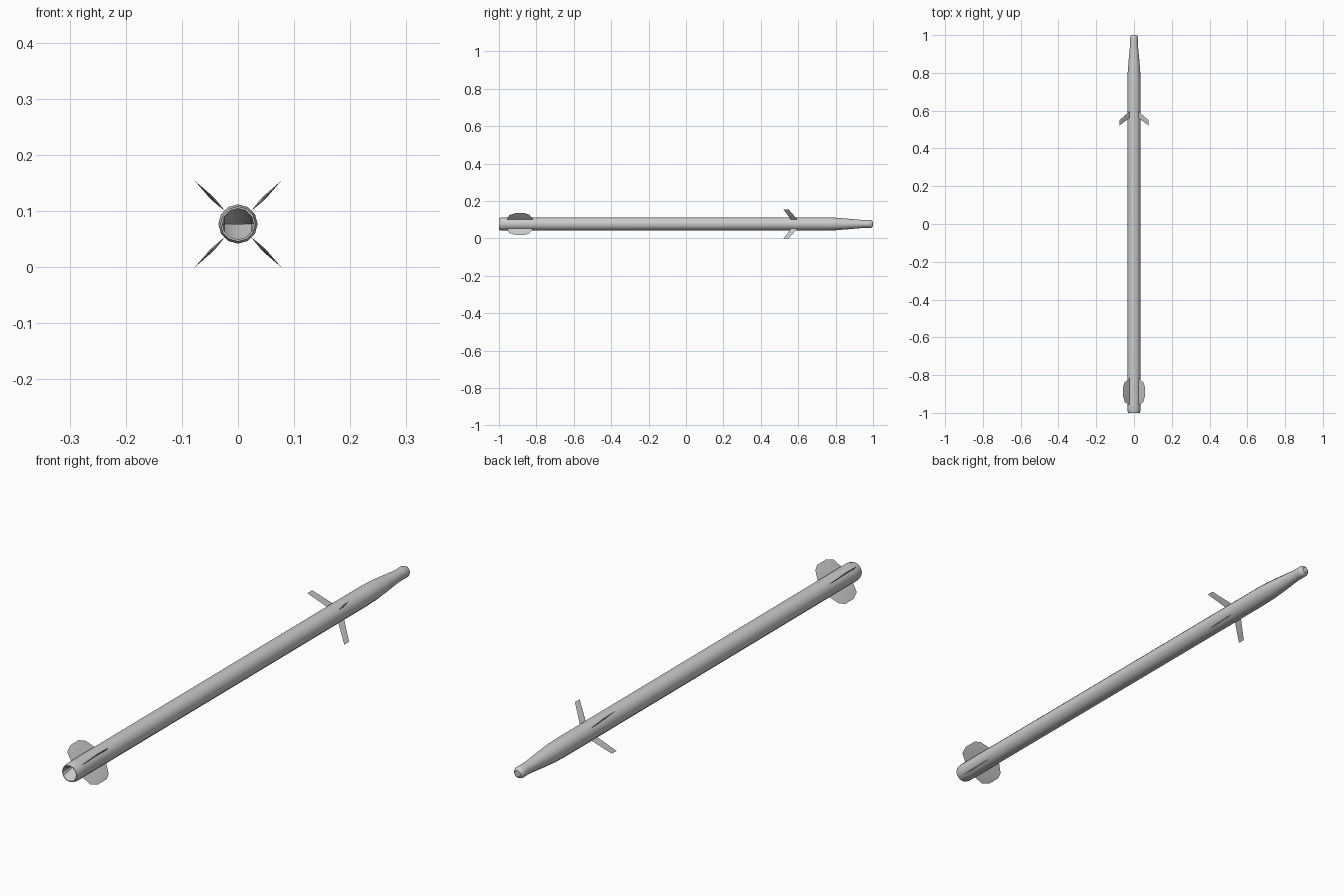
import bpy, bmesh
from math import sin, cos, pi, radians

if "Cube" in bpy.data.objects:
    bpy.data.objects.remove(bpy.data.objects["Cube"])

CZ = 0.077    # height of the long axis
SIDES = 12


def finish(bm, name, angle):
    bmesh.ops.remove_doubles(bm, verts=bm.verts, dist=1e-5)
    bmesh.ops.recalc_face_normals(bm, faces=bm.faces)
    me = bpy.data.meshes.new(name)
    bm.to_mesh(me)
    bm.free()
    me.shade_smooth()
    me.set_sharp_from_angle(angle=radians(angle))
    ob = bpy.data.objects.new(name, me)
    bpy.context.collection.objects.link(ob)
    return ob


# Rings along y: (y, radius in x, radius in z)
def loft(name, rings, cap_start, cap_end):
    bm = bmesh.new()
    loops = []
    for y, rx, rz in rings:
        loops.append([bm.verts.new((rx * cos(2 * pi * i / SIDES), y,
                                    CZ + rz * sin(2 * pi * i / SIDES)))
                      for i in range(SIDES)])
    for a, b in zip(loops, loops[1:]):
        for i in range(SIDES):
            j = (i + 1) % SIDES
            bm.faces.new((a[i], a[j], b[j], b[i]))
    if cap_start:
        bm.faces.new(loops[0])
    if cap_end:
        bm.faces.new(loops[-1])
    return finish(bm, name, 35)


# Body: recessed tail opening, bevelled rim, long tube, tapered nose
profile = [(-1.0, 0.028), (-1.0, 0.031), (-0.985, 0.035), (-0.955, 0.035),
           (0.74, 0.035), (0.80, 0.0335), (0.87, 0.028), (0.93, 0.0225),
           (0.955, 0.021)]
loft("body", [(y, r, r) for y, r in profile], False, False)

# Tail recess closing to a horizontal crease
loft("tail_recess", [(-1.0, 0.028, 0.028), (-0.94, 0.028, 0.0005)], False, True)

# Rounded seeker tip
tip = [(0.955, 0.021), (0.985, 0.022), (0.994, 0.019), (1.0, 0.012)]
loft("nose_tip", [(y, r, r) for y, r in tip], False, True)


# Fin: outline in (radius, y), thickest at its middle, repeated on four diagonals
def fins(name, outline, thick):
    cr = sum(p[0] for p in outline) / len(outline)
    cy = sum(p[1] for p in outline) / len(outline)
    for k in range(4):
        a = pi / 4 + k * pi / 2

        def place(r, y, t):
            return (r * cos(a) - t * sin(a), y, CZ + r * sin(a) + t * cos(a))

        bm = bmesh.new()
        edge = [bm.verts.new(place(r, y, 0)) for r, y in outline]
        for t in (thick, -thick):
            mid = bm.verts.new(place(cr, cy, t))
            for i in range(len(edge)):
                bm.faces.new((edge[i], edge[(i + 1) % len(edge)], mid))
        finish(bm, f"{name}_{k + 1}", 30)


fins("tail_fin", [(0.032, -0.957), (0.068, -0.945), (0.082, -0.912),
                  (0.082, -0.862), (0.070, -0.838), (0.032, -0.815)], 0.003)
fins("front_fin", [(0.032, 0.562), (0.108, 0.522), (0.108, 0.550),
                   (0.032, 0.597)], 0.003)
